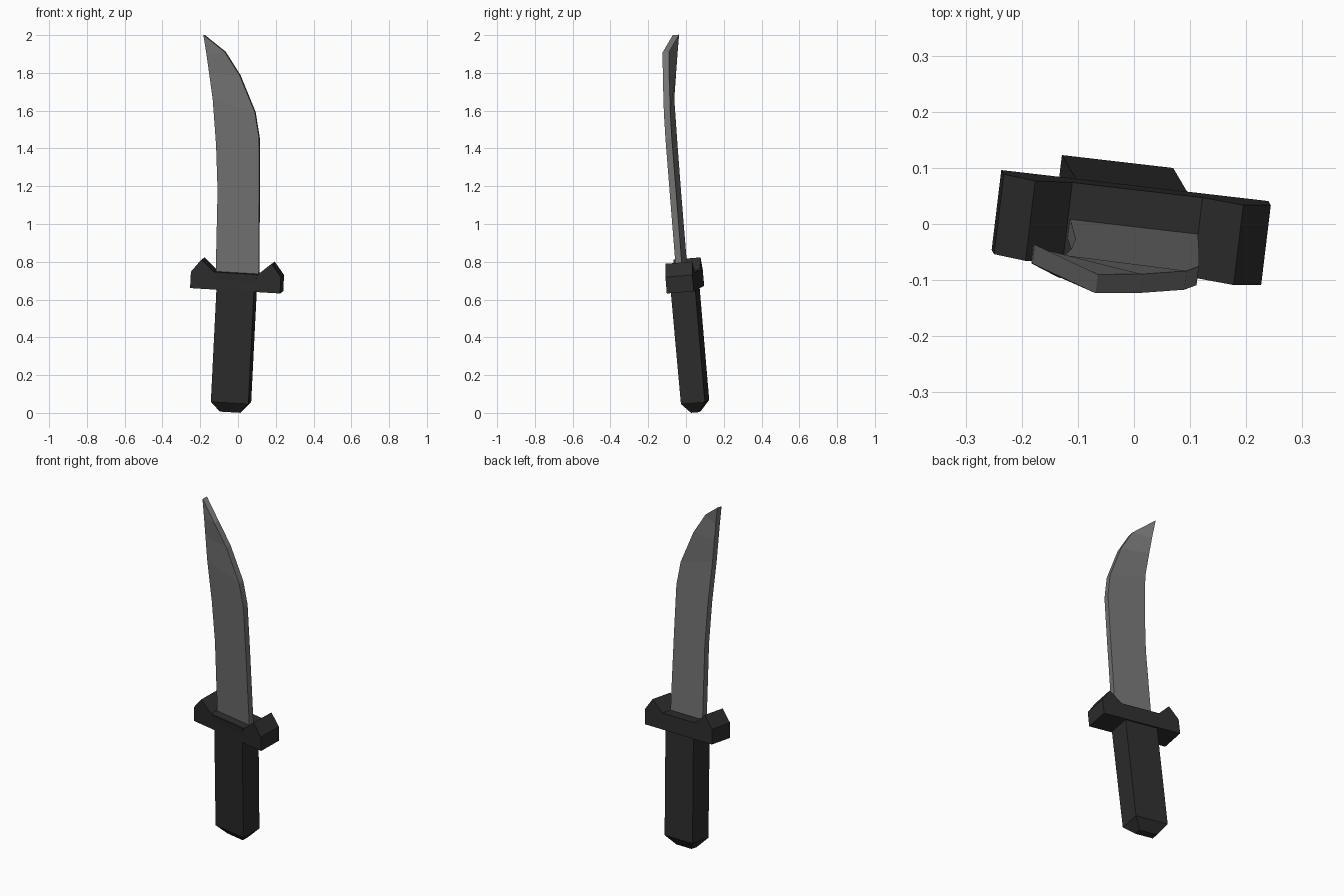
import bpy, bmesh
from mathutils import Vector, Matrix

if "Cube" in bpy.data.objects:
    bpy.data.objects.remove(bpy.data.objects["Cube"])

# Tilted frame of the whole knife: z runs along the handle towards the blade
Z = Vector((0.05, -0.085, 0.995)).normalized()
X = Vector((0.991, -0.115, -0.06))
X = (X - Z * X.dot(Z)).normalized()
Y = Z.cross(X)
FRAME = Matrix((X, Y, Z)).transposed().to_4x4()
FRAME.translation = (-0.037, 0.048, 0.058)


def material(name, grey):
    m = bpy.data.materials.new(name)
    m.diffuse_color = (grey, grey, grey, 1)
    m.use_nodes = True
    m.node_tree.nodes["Principled BSDF"].inputs["Base Color"].default_value = m.diffuse_color
    return m


def finish(name, bm, mat):
    bmesh.ops.recalc_face_normals(bm, faces=bm.faces)
    bm.transform(FRAME)
    me = bpy.data.meshes.new(name)
    bm.to_mesh(me)
    bm.free()
    me.materials.append(mat)
    ob = bpy.data.objects.new(name, me)
    bpy.context.collection.objects.link(ob)
    return ob


def loft(name, rings, mat):
    """Join rings of four points into a closed solid."""
    bm = bmesh.new()
    vs = [[bm.verts.new(p) for p in r] for r in rings]
    for a, b in zip(vs, vs[1:]):
        for i in range(4):
            j = (i + 1) % 4
            bm.faces.new((a[i], a[j], b[j], b[i]))
    bm.faces.new(vs[0])
    bm.faces.new(vs[-1])
    return finish(name, bm, mat)


dark = material("dark_grip", 0.026)
steel = material("steel", 0.17)

# Handle: half width, front, back, height; pommel bevel and flared collar
sections = [(0.055, -0.02, 0.02, -0.053), (0.1, -0.064, 0.064, 0),
            (0.1, -0.067, 0.064, 0.59), (0.115, -0.075, 0.064, 0.688)]
loft("handle", [[(-w, f, t), (w, f, t), (w, b, t), (-w, b, t)]
                for w, f, b, t in sections], dark)

# Guard: mirrored profile with a peaked block at each end
half = [(0.24, 0.597), (0.24, 0.684), (0.187, 0.752), (0.117, 0.69)]
profile = half + [(-u, t) for u, t in reversed(half)]
bm = bmesh.new()
face = bm.faces.new([bm.verts.new((u, -0.072, t)) for u, t in profile])
ext = bmesh.ops.extrude_face_region(bm, geom=[face], use_keep_orig=True)
bmesh.ops.translate(bm, vec=(0, 0.144, 0),
                    verts=[v for v in ext["geom"] if isinstance(v, bmesh.types.BMVert)])
finish("guard", bm, dark)

# Blade: left u, left height, right u, right height, backward bend of left edge
stations = [(-0.112, 0.66, 0.118, 0.66, 0), (-0.125, 1.12, 0.097, 1.12, 0),
            (-0.145, 1.36, 0.082, 1.41, 0), (-0.175, 1.6, 0.053, 1.545, 0),
            (-0.203, 1.735, -0.037, 1.735, 0.018),
            (-0.223, 1.83, -0.122, 1.855, 0.031),
            (-0.247, 1.934, -0.245, 1.935, 0.046)]
F, B = -0.028, 0.006
loft("blade", [[(l, F + s, a), (r, F + (s if i == 6 else 0), c),
                (r, B + (s if i == 6 else 0), c), (l, B + s, a)]
               for i, (l, a, r, c, s) in enumerate(stations)], steel)
